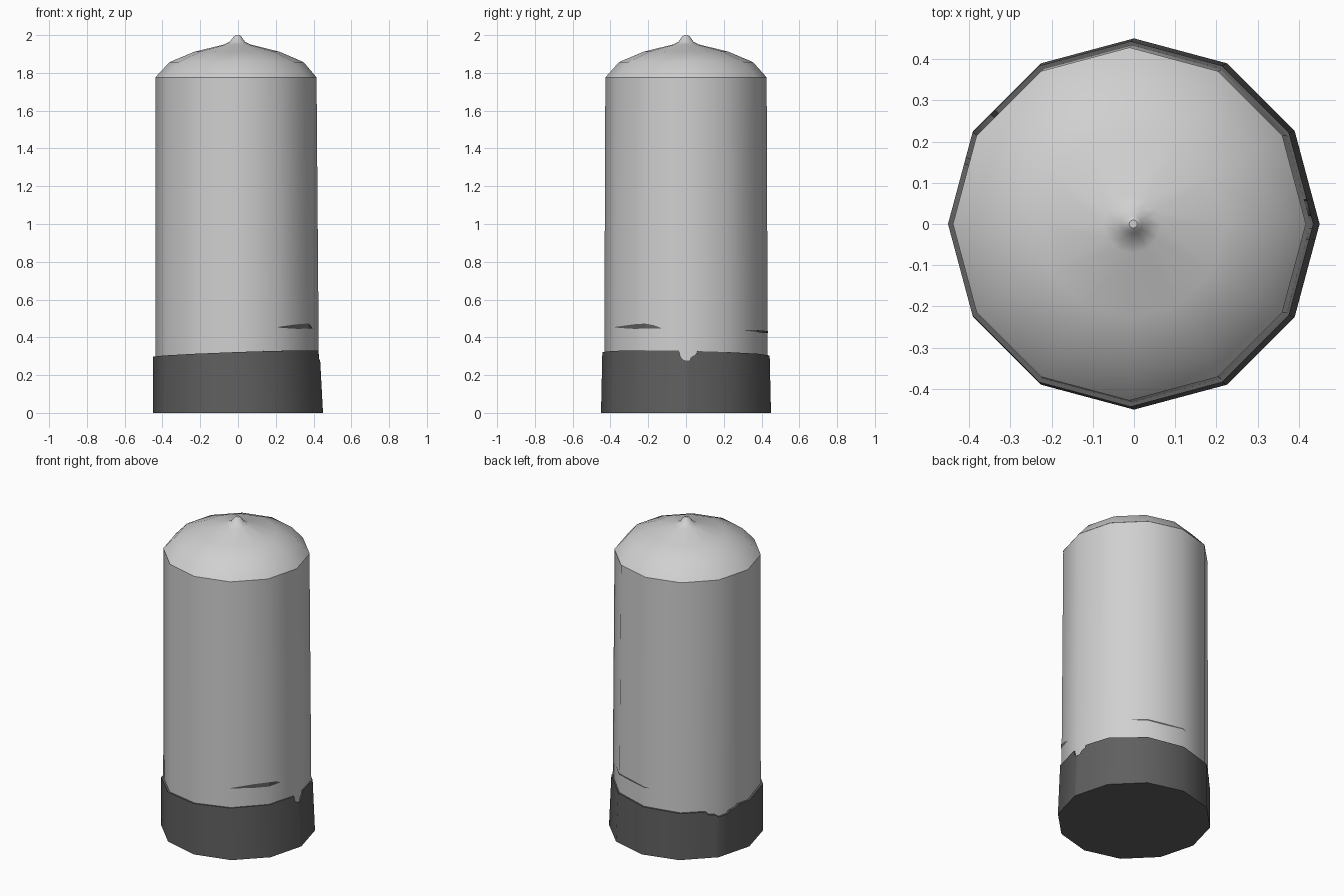
import bpy, math

if "Cube" in bpy.data.objects:
    bpy.data.objects.remove(bpy.data.objects["Cube"])

SIDES = 12
STEP = 360 / SIDES


def material(name, value):
    m = bpy.data.materials.new(name)
    m.diffuse_color = (value, value, value, 1)
    m.use_nodes = True
    m.node_tree.nodes["Principled BSDF"].inputs["Base Color"].default_value = m.diffuse_color
    return m


light = material("light grey", 0.63)
dark = material("dark grey", 0.115)


def point(az, r, z, cx=0.0):
    """Point on the outline of a 12-sided ring with a corner at azimuth 0."""
    r *= math.cos(math.radians(STEP / 2)) / math.cos(math.radians(az % STEP - STEP / 2))
    a = math.radians(az)
    return (cx + r * math.cos(a), r * math.sin(a), z)


def make(name, verts, faces, mat, smooth=True):
    me = bpy.data.meshes.new(name)
    me.from_pydata(verts, [], faces)
    me.materials.append(mat)
    ob = bpy.data.objects.new(name, me)
    bpy.context.collection.objects.link(ob)
    if smooth:
        bpy.context.view_layer.objects.active = ob
        ob.select_set(True)
        bpy.ops.object.shade_smooth_by_angle(angle=math.radians(35))
        ob.select_set(False)
    return ob


def loft(name, rings, mat):
    """Join rings of equal length bottom to top and cap both ends."""
    n = len(rings[0])
    verts = [v for ring in rings for v in ring]
    faces = [(k * n + i, k * n + (i + 1) % n, (k + 1) * n + (i + 1) % n, (k + 1) * n + i)
             for k in range(len(rings) - 1) for i in range(n)]
    faces.append(tuple(reversed(range(n))))
    faces.append(tuple(range((len(rings) - 1) * n, len(rings) * n)))
    return make(name, verts, faces, mat)


corners = [i * STEP for i in range(SIDES)]


def ring(r, z, cx):
    return [point(a, r, z, cx) for a in corners]


# Post shaft, leaning very slightly
def shaft_radius(z):
    return 0.434 - 0.004 * z


def shaft_centre(z):
    return -0.004 - 0.004 * z


shaft = loft("shaft", [ring(shaft_radius(z), z, shaft_centre(z)) for z in (0.05, 1.775)], light)

# Domed cap with a small pointed tip
cap_profile = [(0.428, 1.775), (0.355, 1.857), (0.225, 1.912), (0.07, 1.95),
               (0.04, 1.965), (0.022, 1.99), (0.01, 2.0)]
cap = loft("domed_cap", [ring(r, z, -0.011 + 0.009 * (z - 1.775) / 0.225)
                         for r, z in cap_profile], light)

# Base band with a sloping rim and two chipped notches (azimuth: drop)
notches = {355: 0, 356: .03, 358.5: .05, 0: .05, 2.5: .05, 4: .03, 6: .022, 7.5: .018, 8: 0,
           140: 0, 142: .02, 147: .022, 150: .038, 158: .036, 160: .02, 166: .015, 169: 0}
angles = sorted(set(corners) | set(notches))


def rim(a):
    return 0.313 + 0.018 * math.cos(math.radians(a + 30)) - notches.get(a, 0)


base = loft("base_band", [[point(a, 0.45, 0.005 if r == 0 else 0) for a in angles] if r < 1 else
                          [point(a, 0.443, rim(a), -0.008) for a in angles] if r == 1 else
                          [point(a, 0.415, rim(a), -0.008) for a in angles]
                          for r in (0.5, 1, 2)], dark)


# Cracks: thin dark slivers lying on the shaft (azimuth, lower z, upper z)
def crack(name, rows):
    verts = []
    for az, lo, hi in rows:
        for z in (lo, hi):
            verts.append(point(az, shaft_radius(z) + 0.003, z, shaft_centre(z)))
    faces = [(2 * i, 2 * i + 2, 2 * i + 3, 2 * i + 1) for i in range(len(rows) - 1)]
    return make(name, verts, faces, dark, False)


crack("front_right_crack", [(-60, .452, .455), (-48, .447, .464), (-41, .445, .469),
                            (-30, .446, .473), (-24, .446, .465), (-18.5, .447, .45)])
crack("back_crack", [(48, .436, .440), (55, .431, .440), (60, .428, .438),
                     (75, .424, .436), (90, .424, .432), (94, .425, .427)])
